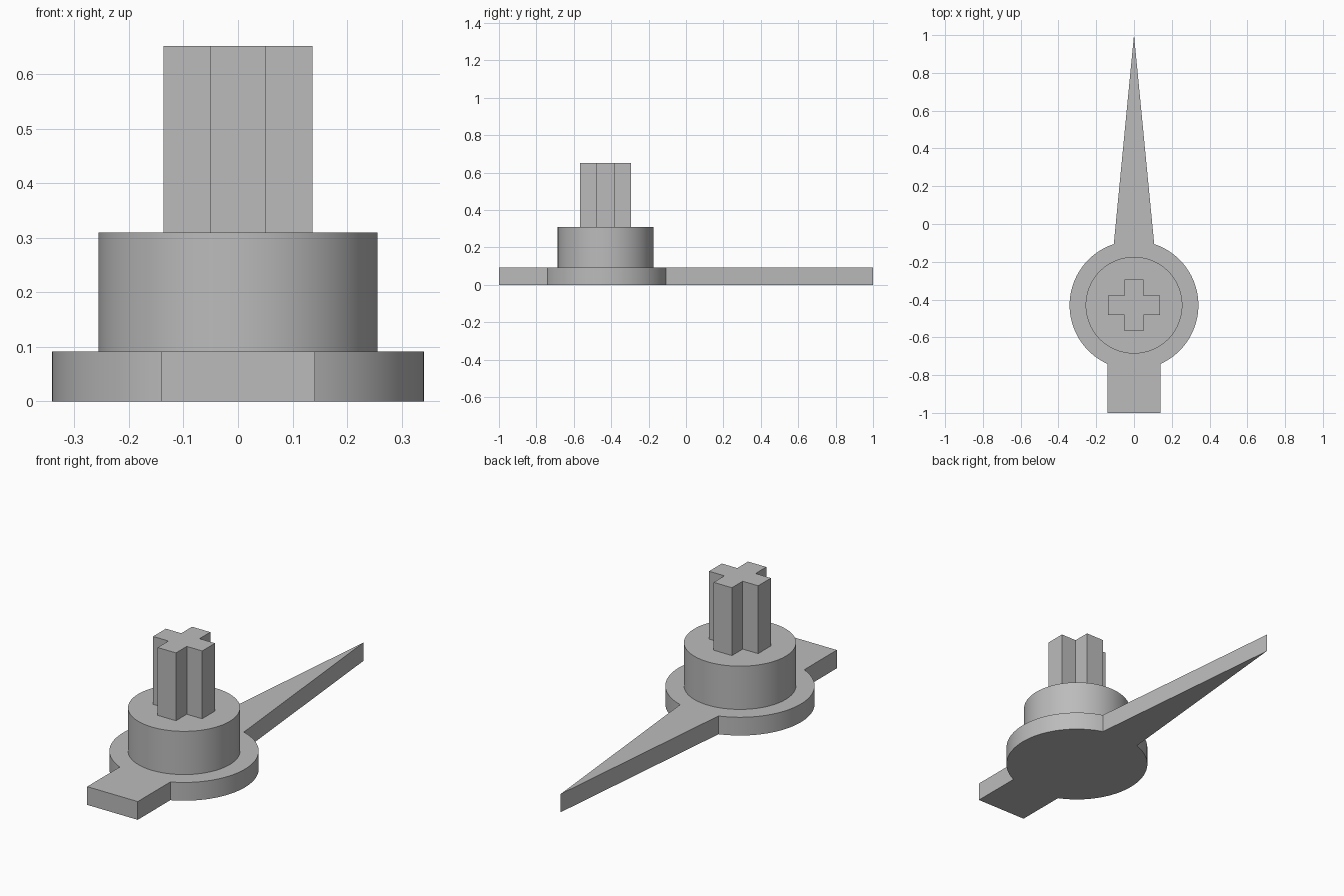
import bpy
import bmesh
from math import asin, cos, sin, pi, radians

CENTRE_Y = -0.43     # axis of the round parts
PLATE_R, PLATE_TOP = 0.341, 0.092
HUB_R, HUB_TOP = 0.256, 0.31
SHAFT_TOP = 0.652

cube = bpy.data.objects.get("Cube")
if cube:
    bpy.data.objects.remove(cube, do_unlink=True)

grey = bpy.data.materials.new("plain grey")
grey.use_nodes = True
colour = (0.5, 0.5, 0.5, 1)
grey.diffuse_color = colour
grey.node_tree.nodes["Principled BSDF"].inputs["Base Color"].default_value = colour


def arc(radius, start, end, steps):
    """Points along an arc about the shared axis."""
    angles = [start + (end - start) * i / steps for i in range(steps + 1)]
    return [(radius * cos(a), CENTRE_Y + radius * sin(a)) for a in angles]


def prism(name, outline, bottom, top):
    """Extrude a counter-clockwise outline between two heights."""
    bm = bmesh.new()
    face = bm.faces.new([bm.verts.new((x, y, bottom)) for x, y in outline])
    extruded = bmesh.ops.extrude_face_region(bm, geom=[face], use_keep_orig=True)
    lifted = [v for v in extruded["geom"] if isinstance(v, bmesh.types.BMVert)]
    bmesh.ops.translate(bm, verts=lifted, vec=(0, 0, top - bottom))
    bmesh.ops.recalc_face_normals(bm, faces=bm.faces)
    mesh = bpy.data.meshes.new(name)
    bm.to_mesh(mesh)
    bm.free()
    mesh.materials.append(grey)
    obj = bpy.data.objects.new(name, mesh)
    bpy.context.collection.objects.link(obj)
    bpy.ops.object.select_all(action="DESELECT")
    obj.select_set(True)
    bpy.context.view_layer.objects.active = obj
    bpy.ops.object.shade_smooth_by_angle(angle=radians(25))
    return obj


# Pointer plate: disc with a square tail in front and a tapered needle behind
tail_half, needle_half = 0.141, 0.107
tail_angle = -pi / 2 + asin(tail_half / PLATE_R)
needle_angle = pi / 2 - asin(needle_half / PLATE_R)
right_half = [(tail_half, -1)] + arc(PLATE_R, tail_angle, needle_angle, 40)
left_half = [(-x, y) for x, y in reversed(right_half)]
prism("pointer_plate", right_half + [(0, 1)] + left_half, 0, PLATE_TOP)

# Round hub
prism("hub", arc(HUB_R, 0, 2 * pi, 96)[:-1], PLATE_TOP, HUB_TOP)

# Cross-shaped shaft, one arm repeated four times
arm, half = 0.137, 0.051
cross = []
for c, s in ((1, 0), (0, 1), (-1, 0), (0, -1)):
    for x, y in ((arm, -half), (arm, half), (half, half)):
        cross.append((c * x - s * y, CENTRE_Y + s * x + c * y))
prism("cross_shaft", cross, HUB_TOP, SHAFT_TOP)
